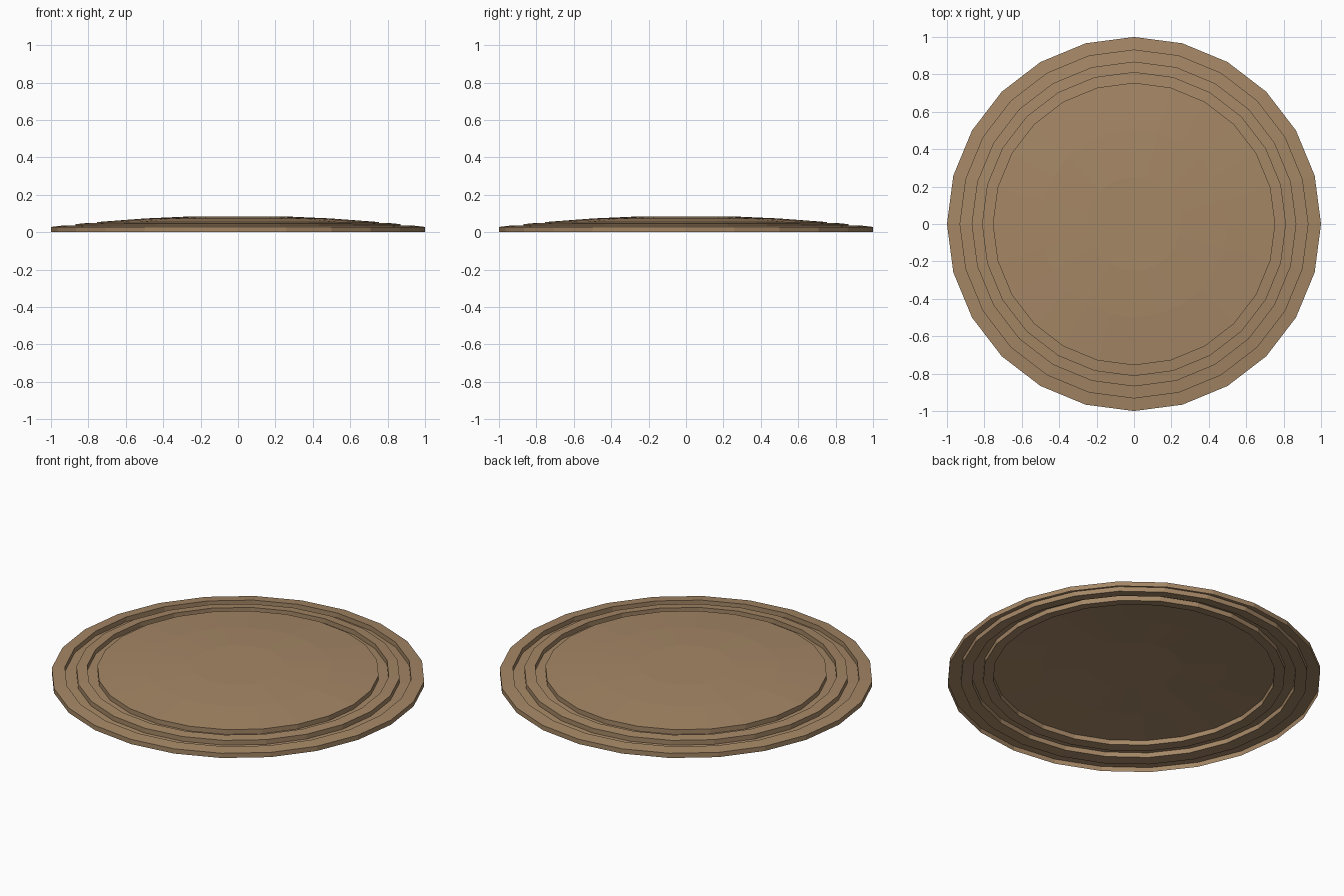
import bpy, bmesh, math

if "Cube" in bpy.data.objects:
    bpy.data.objects.remove(bpy.data.objects["Cube"])

SIDES = 24
GROOVE = 0.028


def dome(r):
    # shallow domed height at a given radius
    return 0.088 - 0.06 * r * r


# profile from the outer foot to the centre: (radius, height)
profile = [(1.0, 0.0), (1.0, dome(1.0))]
# two grooves sunk into the rim
for outer, inner in ((0.93, 0.868), (0.81, 0.755)):
    profile += [(outer, dome(outer)), (outer, dome(outer) - GROOVE),
                (inner, dome(inner) - GROOVE), (inner, dome(inner))]
# domed middle
profile += [(0.5, dome(0.5)), (0.25, dome(0.25))]

bm = bmesh.new()
rings = []
for r, z in profile:
    rings.append([bm.verts.new((r * math.cos(math.tau * i / SIDES),
                                r * math.sin(math.tau * i / SIDES), z))
                  for i in range(SIDES)])
for a, b in zip(rings, rings[1:]):
    for i in range(SIDES):
        j = (i + 1) % SIDES
        bm.faces.new((a[i], a[j], b[j], b[i]))
bm.faces.new(rings[-1])

mesh = bpy.data.meshes.new("grooved_lid")
bm.to_mesh(mesh)
bm.free()
lid = bpy.data.objects.new("grooved_lid", mesh)
bpy.context.collection.objects.link(lid)

# single brown colour
brown = bpy.data.materials.new("brown")
brown.diffuse_color = (0.376, 0.242, 0.132, 1)
brown.use_nodes = True
brown.node_tree.nodes["Principled BSDF"].inputs["Base Color"].default_value = brown.diffuse_color
mesh.materials.append(brown)
